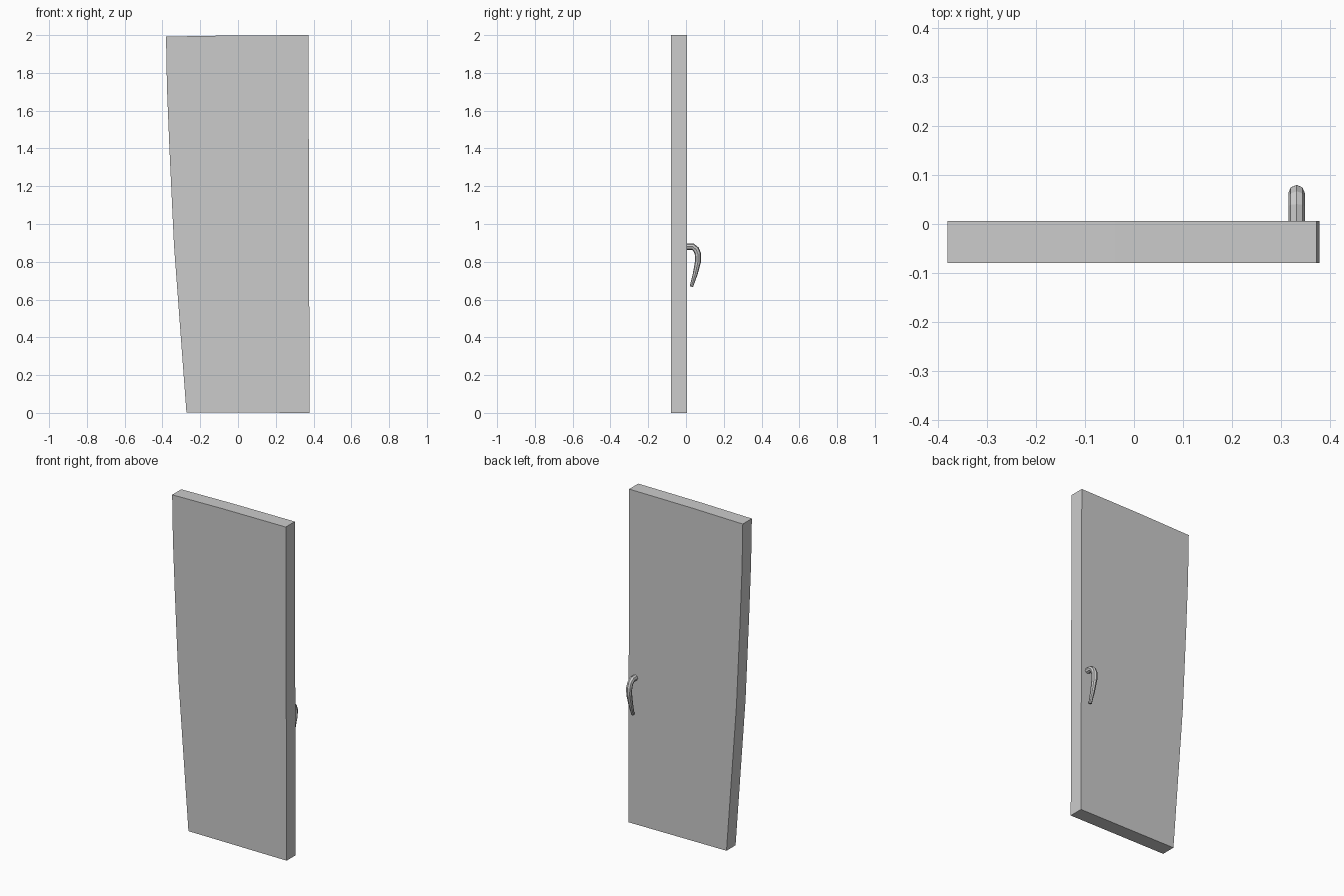
import bpy, bmesh, math
from mathutils import Vector

if "Cube" in bpy.data.objects:
    bpy.data.objects.remove(bpy.data.objects["Cube"])


def make_object(name, bm):
    bmesh.ops.recalc_face_normals(bm, faces=bm.faces)
    mesh = bpy.data.meshes.new(name)
    bm.to_mesh(mesh)
    bm.free()
    obj = bpy.data.objects.new(name, mesh)
    bpy.context.collection.objects.link(obj)
    return obj


# Door panel: front outline (x, z) extruded through the thickness
outline = [(-0.273, 0.003), (0.379, 0.0), (0.376, 0.94), (0.373, 2.0), (-0.04, 1.998),
           (-0.381, 1.992), (-0.376, 1.72), (-0.363, 1.40), (-0.339, 0.89)]
bm = bmesh.new()
panel = bm.faces.new([bm.verts.new((x, -0.08, z)) for x, z in outline])
back = bmesh.ops.extrude_face_region(bm, geom=[panel])["geom"]
bmesh.ops.translate(bm, vec=(0, 0.086, 0),
                    verts=[g for g in back if isinstance(g, bmesh.types.BMVert)])
make_object("door_panel", bm)

# Handle: eight-sided tube swept along a drooping hook path of (y, z, radius)
path = [(0.004, 0.880, 0.017), (0.036, 0.880, 0.017), (0.053, 0.866, 0.017),
        (0.063, 0.842, 0.017), (0.064, 0.803, 0.016), (0.049, 0.736, 0.013),
        (0.028, 0.668, 0.009)]
SIDES = 8
HANDLE_X = 0.3325
points = [Vector((HANDLE_X, y, z)) for y, z, r in path]
bm = bmesh.new()
rings = []
for i, p in enumerate(points):
    tangent = (points[min(i + 1, len(points) - 1)] - points[max(i - 1, 0)]).normalized()
    side = Vector((1, 0, 0))
    up = side.cross(tangent)
    rings.append([bm.verts.new(p + path[i][2] * (side * math.cos(a) + up * math.sin(a)))
                  for a in (2 * math.pi * k / SIDES for k in range(SIDES))])
for a, b in zip(rings, rings[1:]):
    for k in range(SIDES):
        n = (k + 1) % SIDES
        bm.faces.new((a[k], a[n], b[n], b[k]))
bm.faces.new(rings[0])
bm.faces.new(rings[-1])
make_object("door_handle", bm)
